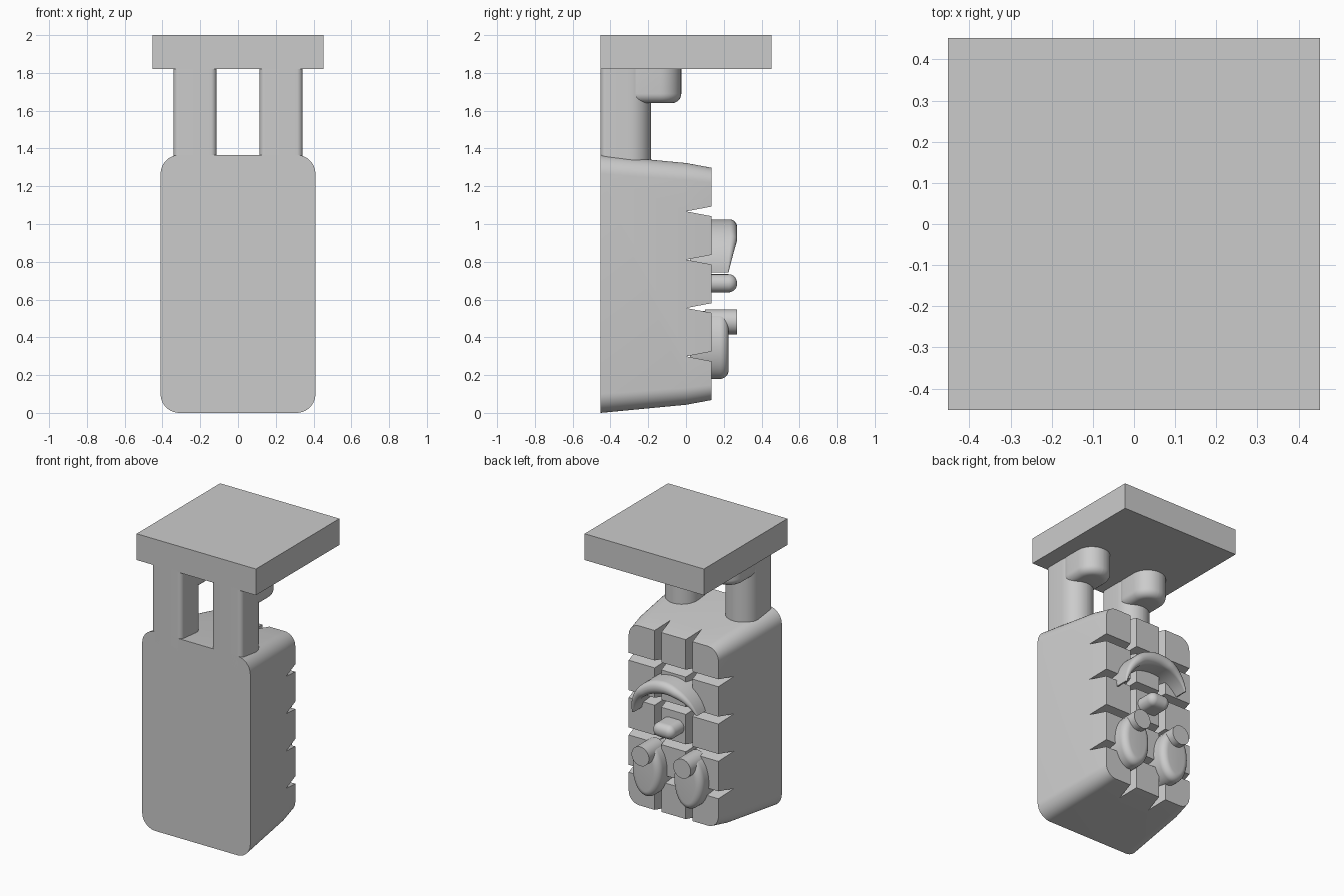
import bpy, bmesh
from math import sin, cos, pi, radians
from mathutils import Vector

old = bpy.data.objects.get("Cube")
if old:
    bpy.data.objects.remove(old, do_unlink=True)

GREY = (0.6, 0.6, 0.6, 1)
grey = bpy.data.materials.new("plain grey")
grey.use_nodes = True
grey.diffuse_color = GREY
grey.node_tree.nodes["Principled BSDF"].inputs["Base Color"].default_value = GREY


def loft(name, rings, smooth=True):
    """Skin a list of equal rings of 3D points and cap both ends."""
    bm = bmesh.new()
    loops = [[bm.verts.new(p) for p in ring] for ring in rings]
    n = len(loops[0])
    for a, b in zip(loops, loops[1:]):
        for i in range(n):
            j = (i + 1) % n
            bm.faces.new((a[i], a[j], b[j], b[i]))
    bm.faces.new(loops[0])
    bm.faces.new(loops[-1])
    bmesh.ops.recalc_face_normals(bm, faces=bm.faces)
    mesh = bpy.data.meshes.new(name)
    bm.to_mesh(mesh)
    bm.free()
    mesh.materials.append(grey)
    ob = bpy.data.objects.new(name, mesh)
    bpy.context.collection.objects.link(ob)
    if smooth:
        shade(ob)
    return ob


def shade(ob):
    bpy.ops.object.select_all(action="DESELECT")
    bpy.context.view_layer.objects.active = ob
    ob.select_set(True)
    bpy.ops.object.shade_smooth_by_angle(angle=radians(32))


def rounded(cx, cy, hw, hh, radii, steps=10):
    """Rounded rectangle outline; radii run from upper right counter-clockwise."""
    pts = []
    for k, r in enumerate(radii):
        sx, sy = ((1, 1), (-1, 1), (-1, -1), (1, -1))[k]
        for i in range(steps + 1):
            a = (k + i / steps) * pi / 2
            pts.append((cx + sx * (hw - r) + r * cos(a), cy + sy * (hh - r) + r * sin(a)))
    return pts


def oval(cx, cy, hw, hh, n=48):
    return [(cx + hw * cos(2 * pi * i / n), cy + hh * sin(2 * pi * i / n)) for i in range(n)]


def on_back(pts, y):
    return [(x, y, z) for x, z in pts]


def at_height(pts, z):
    return [(x, y, z) for x, y in pts]


def fillet_steps(f, steps=8):
    """Pairs of inset and rise along a quarter round."""
    return [(f * (1 - cos(i / steps * pi / 2)), f * sin(i / steps * pi / 2))
            for i in range(steps + 1)]


# Top slab
slab = [(-1, -1), (1, -1), (1, 1), (-1, 1)]
loft("top_slab", [[(x * 0.4525, y * 0.4525, z) for x, y in slab] for z in (1.82, 2)], False)

# Tapered body
BACK = 0.135
MID_Z = 0.683
body = loft("body", [on_back(rounded(0, MID_Z, hw, hh, [r] * 4), y) for y, hw, hh, r in (
    (-0.4525, 0.41, 0.683, 0.1), (0, 0.365, 0.64, 0.09), (BACK, 0.34, 0.615, 0.08))], False)


# V grooves dividing the back into blocks
def groove(along_x, pos):
    rings = []
    for end in (-1, 2):
        tri = ((pos, 0), (pos + 0.034, 0.18), (pos - 0.034, 0.18))
        rings.append([(end, y, t) if along_x else (t, y, end) for t, y in tri])
    cutter = loft("groove_cutter", rings, False)
    cutter.hide_render = True
    mod = body.modifiers.new("groove", "BOOLEAN")
    mod.operation = "DIFFERENCE"
    mod.solver = "EXACT"
    mod.object = cutter
    bpy.context.view_layer.objects.active = body
    bpy.ops.object.modifier_apply(modifier=mod.name)
    bpy.data.objects.remove(cutter, do_unlink=True)


for row in (-1.5, -0.5, 0.5, 1.5):
    groove(True, MID_Z + row * 0.256)
for side in (-1, 1):
    groove(False, side * 0.118)
bpy.ops.object.select_all(action="DESELECT")
body.select_set(True)
bpy.context.view_layer.objects.active = body
bpy.ops.object.shade_smooth_by_angle(angle=radians(12))

for side, word in ((1, "left"), (-1, "right")):
    # Leg: squarer at the front, round at the back
    leg = rounded(side * 0.228, -0.319, 0.114, 0.1335, [0.113, 0.113, 0.03, 0.03])
    loft(word + "_leg", [at_height(leg, z) for z in (1.28, 1.83)])

    # Foot: round-ended block with a soft lower edge
    foot = [at_height(rounded(side * 0.228, -0.188, 0.114 - i, 0.163 - i, [0.113 - i] * 4),
                      1.69 - rise) for i, rise in fillet_steps(0.05)]
    loft(word + "_foot", [at_height([p[:2] for p in foot[0]], 1.83)] + foot)

    # Eye and pupil
    eye = [on_back(oval(side * 0.158, 0.36, 0.11 - i, 0.18 - i), 0.18 + rise)
           for i, rise in fillet_steps(0.045)]
    loft(word + "_eye", [[(x, 0.02, z) for x, y, z in eye[0]]] + eye)
    pupil = oval(side * 0.158, 0.482, 0.066, 0.066, 32)
    loft(word + "_pupil", [on_back(pupil, y) for y in (0.1, 0.27)])

# Nose
nose = [on_back(rounded(0, 0.686, 0.08 - i, 0.048 - i, [0.047 - i] * 4), 0.225 + rise)
        for i, rise in fillet_steps(0.045)]
loft("nose", [[(x, 0.02, z) for x, y, z in nose[0]]] + nose)

# Mouth: a slightly tilted crescent with a rounded front and thin ends
mouth = []
for s in range(33):
    t = s / 32
    a = radians(-6 + 168 * t)
    swell = sin(pi * t)
    thick = 0.012 + 0.075 * swell
    front = 0.225 + 0.045 * min(1, 1.3 * swell)
    f = min(0.04, thick * 0.48)
    arc = [(f - i, rise - f) for i, rise in fillet_steps(f, 6)]
    section = [(0, 0.02)] + [(f - o, front + d) for o, d in arc]
    section += [(thick - f + o, front + d) for o, d in reversed(arc)] + [(thick, 0.02)]
    ring = []
    for w, y in section:
        r = 0.255 - thick + w
        ring.append(Vector((r * cos(a), y, 0.77 + r * sin(a))))
    mouth.append(ring)
loft("mouth", mouth)
